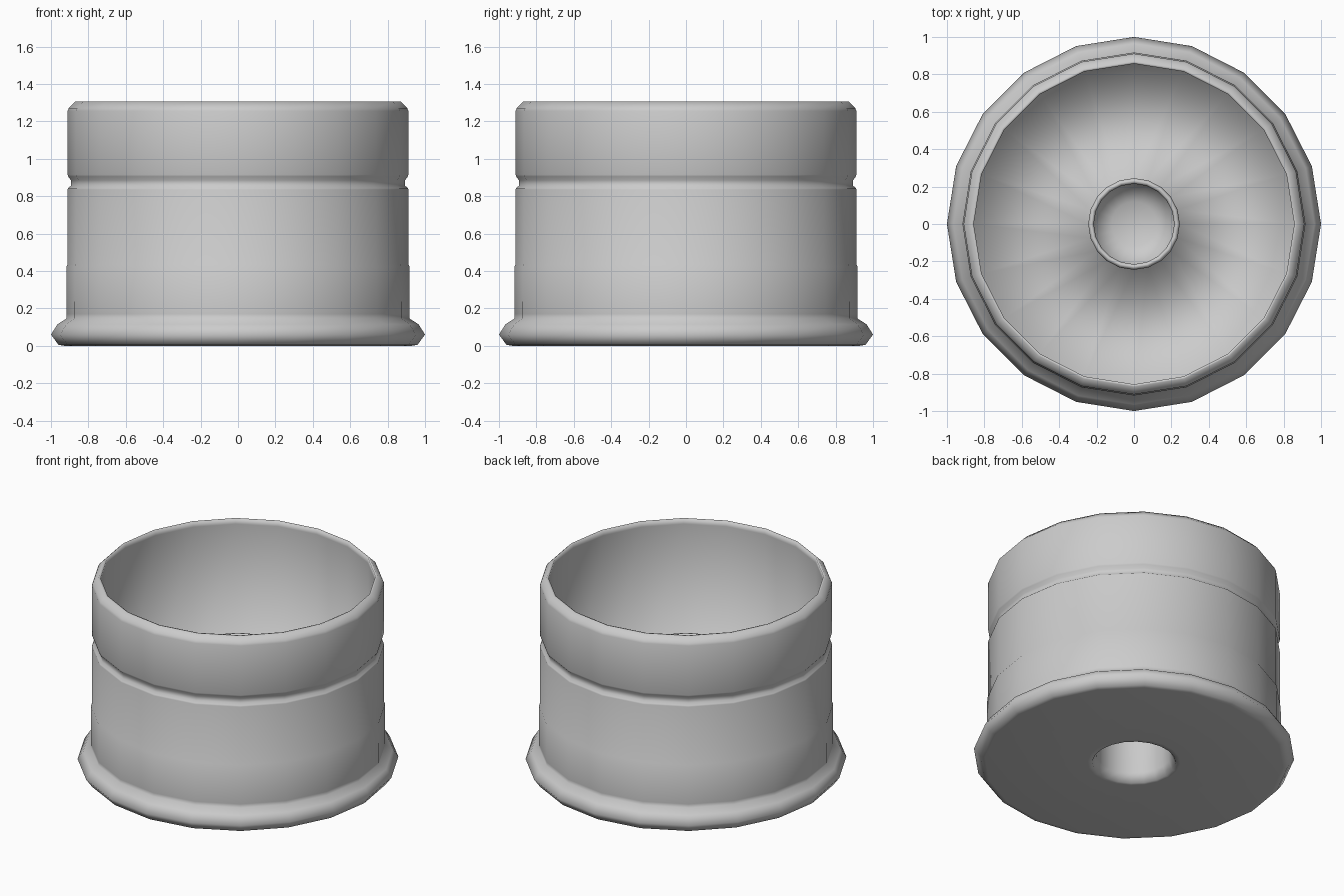
import bpy, bmesh, math

if "Cube" in bpy.data.objects:
    bpy.data.objects.remove(bpy.data.objects["Cube"])

SIDES = 20


def lathe(name, profile, closed=False):
    """Revolve (radius, z) points about z; radius 0 makes a pole."""
    bm = bmesh.new()
    rings = []
    for r, z in profile:
        if r == 0:
            rings.append([bm.verts.new((0, 0, z))] * SIDES)
        else:
            rings.append([bm.verts.new((r * math.cos(2 * math.pi * i / SIDES),
                                        r * math.sin(2 * math.pi * i / SIDES), z))
                          for i in range(SIDES)])
    pairs = list(zip(rings, rings[1:]))
    if closed:
        pairs.append((rings[-1], rings[0]))
    for a, b in pairs:
        for i in range(SIDES):
            j = (i + 1) % SIDES
            bm.faces.new(list(dict.fromkeys((a[i], a[j], b[j], b[i]))))
    bmesh.ops.recalc_face_normals(bm, faces=bm.faces[:])
    mesh = bpy.data.meshes.new(name)
    bm.to_mesh(mesh)
    bm.free()
    for p in mesh.polygons:
        p.use_smooth = True
    ob = bpy.data.objects.new(name, mesh)
    bpy.context.collection.objects.link(ob)
    return ob


# Flanged cup with groove, thin wall, inner floor, raised tube and base recess
profile = [
    # base recess
    (0, 0.34), (0.22, 0.34), (0.235, 0.30), (0.235, 0.06), (0.26, 0.0),
    # underside and flange
    (0.29, 0.0), (0.93, 0.0), (0.96, 0.005), (1.0, 0.06), (0.965, 0.115), (0.918, 0.145),
    # outer wall with step and groove
    (0.918, 0.17), (0.917, 0.425), (0.911, 0.435), (0.911, 0.835), (0.908, 0.843),
    (0.894, 0.855), (0.894, 0.885), (0.908, 0.905), (0.911, 0.915),
    (0.911, 1.255), (0.905, 1.27), (0.87, 1.305),
    # lip, inner wall, floor
    (0.857, 1.303), (0.857, 1.27), (0.857, 0.2),
    (0.245, 0.2),
    # centre tube and its pit
    (0.245, 0.79), (0.237, 0.81), (0.222, 0.81), (0.215, 0.79),
    (0.215, 0.42), (0.12, 0.37), (0, 0.36),
]
lathe("cup_body", profile)
